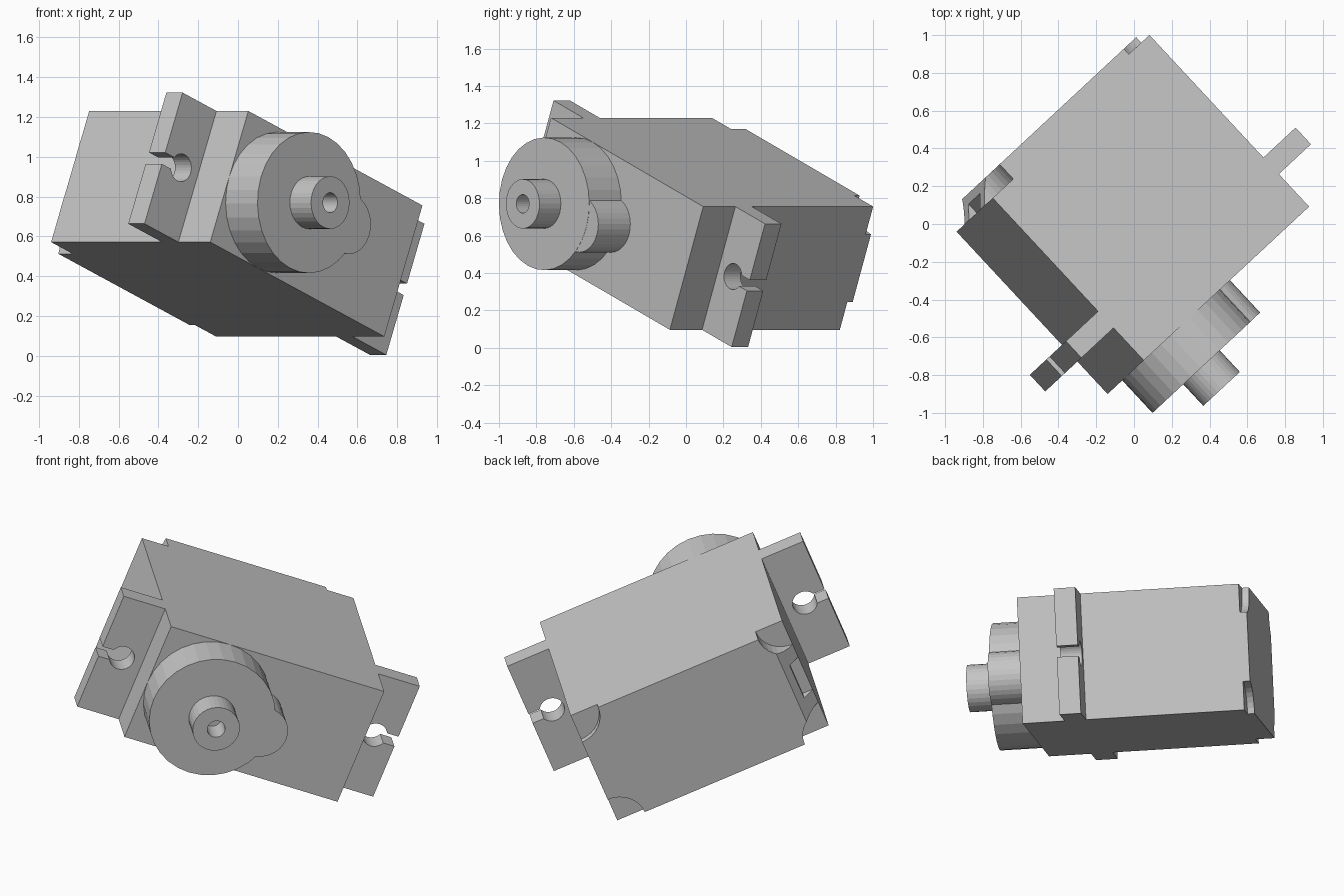
import bpy
import bmesh
from math import sin, cos, pi
from mathutils import Matrix, Vector

cube = bpy.data.objects.get("Cube")
if cube:
    bpy.data.objects.remove(cube, do_unlink=True)

# Main dimensions: length along a, width along b, height along c (shaft axis)
LENGTH, WIDTH, TOP, BACK = 1.286, 0.709, 1.175, -0.105
MID = WIDTH / 2

# Tilted resting pose
w = Vector((0.681, -0.732, 0)).normalized()
u = Vector((0.680, 0.633, -0.369))
u = (u - w * u.dot(w)).normalized()
v = w.cross(u)
POSE = Matrix((u, v, w)).transposed().to_4x4()
POSE.translation = Vector((-0.94, -0.04, 0.571))

grey = bpy.data.materials.new("plain_grey")
grey.use_nodes = True
COLOUR = (0.56, 0.56, 0.56, 1)
grey.diffuse_color = COLOUR
grey.node_tree.nodes["Principled BSDF"].inputs["Base Color"].default_value = COLOUR


def prism(name, outline, low, high, place=lambda p, h: (p[0], p[1], h)):
    """Extrude a flat outline between two heights."""
    bm = bmesh.new()
    face = bm.faces.new([bm.verts.new(place(p, low)) for p in outline])
    shift = Vector(place((0, 0), high)) - Vector(place((0, 0), low))
    made = bmesh.ops.extrude_face_region(bm, geom=[face])["geom"]
    bmesh.ops.translate(bm, vec=shift, verts=[g for g in made if isinstance(g, bmesh.types.BMVert)])
    bmesh.ops.recalc_face_normals(bm, faces=bm.faces)
    mesh = bpy.data.meshes.new(name)
    bm.to_mesh(mesh)
    bm.free()
    mesh.materials.append(grey)
    obj = bpy.data.objects.new(name, mesh)
    obj.matrix_world = POSE
    bpy.context.collection.objects.link(obj)
    return obj


def circle(a, b, r, sides=32):
    return [(a + r * cos(2 * pi * i / sides), b + r * sin(2 * pi * i / sides))
            for i in range(sides)]


def rect(a0, a1, b0, b1):
    return [(a0, b0), (a1, b0), (a1, b1), (a0, b1)]


def cut(target, cutter):
    """Subtract the cutter, then discard it."""
    cutter.hide_render = True
    mod = target.modifiers.new("cut", "BOOLEAN")
    mod.operation = "DIFFERENCE"
    mod.solver = "EXACT"
    mod.object = cutter
    bpy.context.view_layer.objects.active = target
    bpy.ops.object.modifier_apply(modifier=mod.name)
    bpy.data.objects.remove(cutter, do_unlink=True)


# Case: side profile with a chamfered rear edge
case = prism("motor_case",
             [(0, 0), (0, TOP), (LENGTH, TOP), (LENGTH, BACK), (0.1, BACK)],
             0, WIDTH, lambda p, h: (p[0], h, p[1]))

# Rounded screw recesses in the rear corners, deep at one end, shallow at the other
for a, floor in ((0, 0.001), (LENGTH, -0.066)):
    for b in (0, WIDTH):
        cut(case, prism("recess_cutter", circle(a, b, 0.16), -0.3, floor))

# Cable slot in the chamfer
cut(case, prism("slot_cutter", rect(-0.2, 0.06, MID - 0.11, MID + 0.11), -0.3, 0.001))

# Mounting tabs with an open keyhole
for name, root, side in (("mounting_tab_near", 0, -1), ("mounting_tab_far", LENGTH, 1)):
    tip = root + side * 0.25
    hole = root + side * 0.12
    tab = prism(name, rect(root, tip, 0, WIDTH), 0.82, 0.94)
    cut(tab, prism("hole_cutter", circle(hole, MID, 0.07), 0.7, 1.1))
    cut(tab, prism("gap_cutter", rect(hole, tip + side * 0.1, MID - 0.031, MID + 0.031), 0.7, 1.1))

# Gear housing: large drum and smaller side drum
prism("gear_housing", circle(MID, MID, MID), TOP, 1.41)
prism("small_gear_housing", circle(0.65, MID, 0.15), TOP, 1.409)

# Output shaft with a screw hole
shaft = prism("output_shaft", circle(MID, MID, 0.132), 1.40, 1.566)
cut(shaft, prism("screw_cutter", circle(MID, MID, 0.05), 1.42, 1.7))
